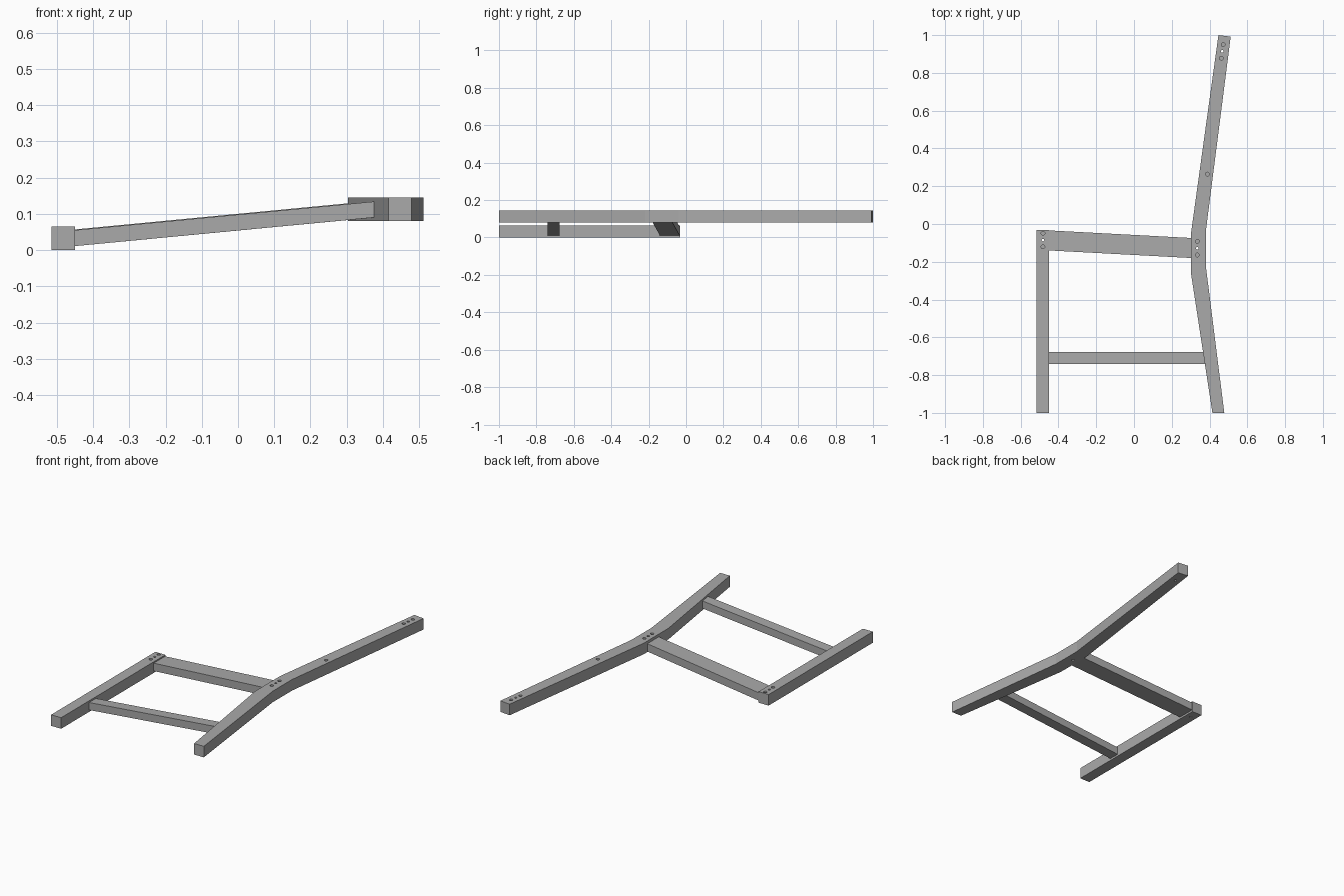
import bpy
import bmesh

cube = bpy.data.objects.get("Cube")
if cube:
    bpy.data.objects.remove(cube, do_unlink=True)

grey = bpy.data.materials.new("plain grey")
grey.use_nodes = True
grey.diffuse_color = (0.4, 0.4, 0.4, 1)
grey.node_tree.nodes["Principled BSDF"].inputs["Base Color"].default_value = (0.4, 0.4, 0.4, 1)


def prism(name, bottom, top):
    """Solid between two matching outlines, listed counter-clockwise from above."""
    bm = bmesh.new()
    low = [bm.verts.new(p) for p in bottom]
    high = [bm.verts.new(p) for p in top]
    n = len(low)
    bm.faces.new(low[::-1])
    bm.faces.new(high)
    for i in range(n):
        j = (i + 1) % n
        bm.faces.new((low[i], low[j], high[j], high[i]))
    bmesh.ops.recalc_face_normals(bm, faces=bm.faces)
    mesh = bpy.data.meshes.new(name)
    bm.to_mesh(mesh)
    bm.free()
    mesh.materials.append(grey)
    obj = bpy.data.objects.new(name, mesh)
    bpy.context.collection.objects.link(obj)
    return obj


def board(name, outline, z0, z1):
    return prism(name, [(x, y, z0) for x, y in outline], [(x, y, z1) for x, y in outline])


def rail(name, left, right, thickness):
    """Sloping rail; each end is given as (x, y, z) for its front and back bottom edge."""
    bottom = [left[0], right[0], right[1], left[1]]
    return prism(name, bottom, [(x, y, z + thickness) for x, y, z in bottom])


def drill(obj, x, y, top, radius, depth):
    bpy.ops.mesh.primitive_cylinder_add(vertices=24, radius=radius, depth=depth * 2, location=(x, y, top))
    cutter = bpy.context.object
    cutter.name = "hole_cutter"
    cutter.data.materials.append(grey)
    cutter.hide_render = True
    cutter.hide_set(True)
    mod = obj.modifiers.new("hole", 'BOOLEAN')
    mod.operation = 'DIFFERENCE'
    mod.solver = 'EXACT'
    mod.object = cutter
    cutters.append(cutter)


def drill_row(obj, x, y, dx, dy, top):
    """Two blind dowel holes with a narrow through hole between them."""
    for side in (-1, 1):
        drill(obj, x + side * dx, y + side * dy, top, 0.01, 0.035)
    drill(obj, x, y, top, 0.007, 0.1)


cutters = []

# Straight front leg
front_leg = board("front_leg", [(-0.515, -1), (-0.45, -1), (-0.45, -0.032), (-0.515, -0.032)], 0, 0.065)
drill_row(front_leg, -0.482, -0.085, 0, 0.036, 0.065)

# Bent rear leg that continues up as the back post
rear_leg = board("rear_leg", [
    (0.415, -1), (0.478, -1), (0.38, -0.22), (0.38, -0.04),
    (0.512, 0.992), (0.447, 1), (0.303, -0.04), (0.303, -0.27)], 0.08, 0.145)
drill_row(rear_leg, 0.335, -0.128, 0, 0.036, 0.145)
drill_row(rear_leg, 0.467, 0.914, 0.005, 0.036, 0.145)
drill(rear_leg, 0.388, 0.264, 0.145, 0.01, 0.035)

# Sloping rails joining the two legs
rail("seat_rail", [(-0.45, -0.14, 0.011), (-0.45, -0.034, 0.011)],
     [(0.303, -0.18, 0.083), (0.303, -0.074, 0.083)], 0.046)
rail("stretcher", [(-0.45, -0.74, 0.011), (-0.45, -0.677, 0.011)],
     [(0.376, -0.74, 0.09), (0.367, -0.677, 0.089)], 0.044)

# Bake the holes, then discard the cutters
bpy.context.view_layer.update()
for obj in (front_leg, rear_leg):
    graph = bpy.context.evaluated_depsgraph_get()
    baked = bpy.data.meshes.new_from_object(obj.evaluated_get(graph))
    obj.modifiers.clear()
    obj.data = baked
for cutter in cutters:
    bpy.data.objects.remove(cutter, do_unlink=True)
